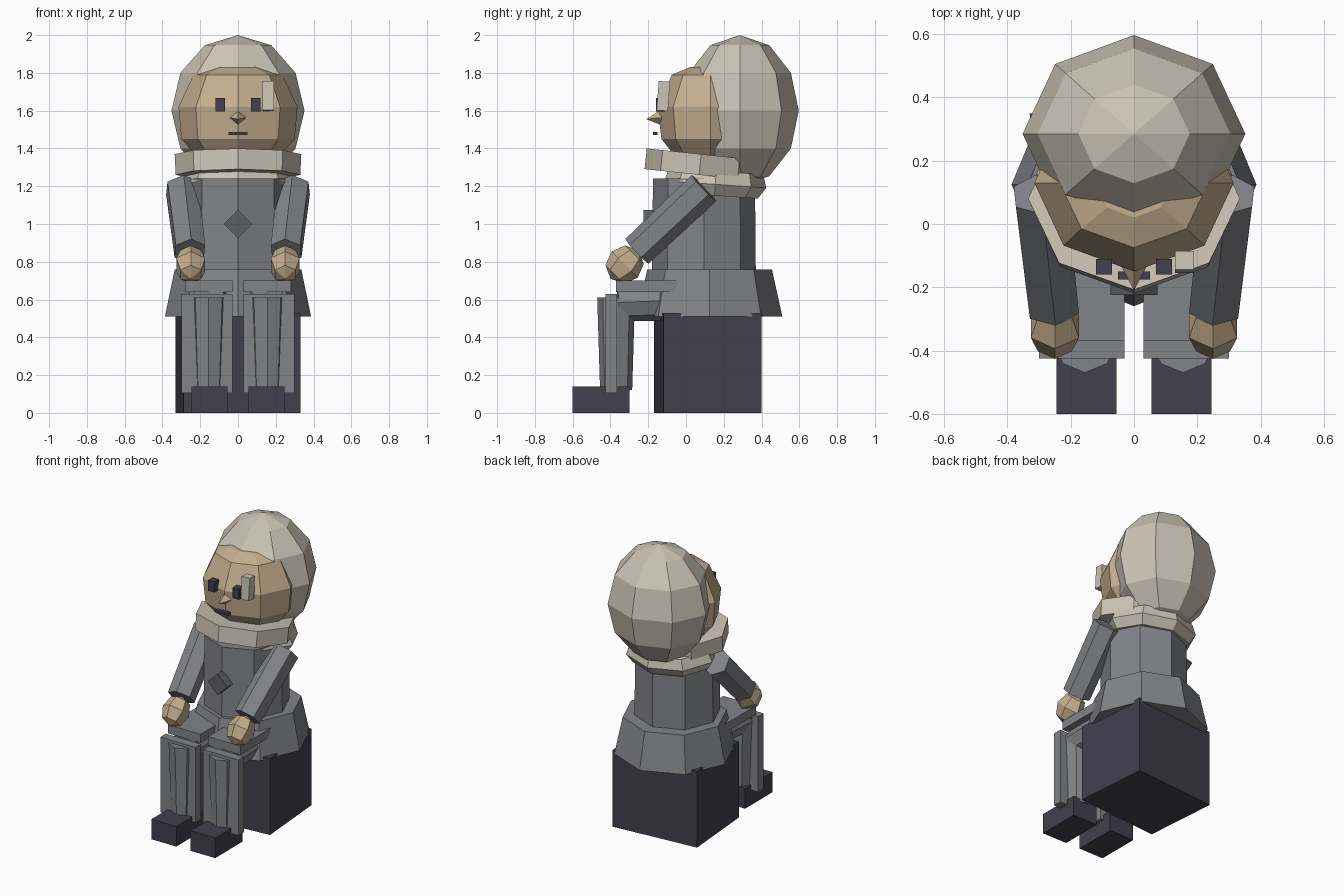
import bpy, bmesh, math
from mathutils import Vector, Matrix

if "Cube" in bpy.data.objects:
    bpy.data.objects.remove(bpy.data.objects["Cube"])


def material(name, rgb):
    m = bpy.data.materials.new(name)
    m.diffuse_color = (*rgb, 1)
    m.use_nodes = True
    m.node_tree.nodes["Principled BSDF"].inputs["Base Color"].default_value = m.diffuse_color
    return m


CREAM = material("cream", (0.60, 0.55, 0.46))
SKIN = material("skin", (0.56, 0.43, 0.28))
GREY = material("robe grey", (0.225, 0.23, 0.25))
SLATE = material("dark slate", (0.11, 0.115, 0.125))
DARK = material("dark violet", (0.053, 0.05, 0.075))


def finish(name, bm, mat, matrix=None):
    if matrix is not None:
        bm.transform(matrix)
    bmesh.ops.recalc_face_normals(bm, faces=bm.faces[:])
    me = bpy.data.meshes.new(name)
    bm.to_mesh(me)
    bm.free()
    me.materials.append(mat)
    ob = bpy.data.objects.new(name, me)
    bpy.context.collection.objects.link(ob)
    return ob


def box(name, lo, hi, mat, rot=0, axis='Z'):
    """Box between two corners, turned about its centre."""
    lo, hi = Vector(lo), Vector(hi)
    bm = bmesh.new()
    bmesh.ops.create_cube(bm, size=1)
    m = (Matrix.Translation((lo + hi) / 2) @ Matrix.Rotation(math.radians(rot), 4, axis)
         @ Matrix.Diagonal((*(hi - lo), 1)))
    return finish(name, bm, mat, m)


def loft(name, rings, mat, centre=(0, 0, 0), n=8, tilt=0):
    """Stack of n-sided rings (z, rx, ry) with a corner facing the front."""
    bm = bmesh.new()
    loops = []
    for z, rx, ry in rings:
        loops.append([bm.verts.new((rx * math.cos(2 * math.pi * i / n),
                                    ry * math.sin(2 * math.pi * i / n), z)) for i in range(n)])
    for a, b in zip(loops, loops[1:]):
        for i in range(n):
            j = (i + 1) % n
            bm.faces.new((a[i], a[j], b[j], b[i]))
    bm.faces.new(loops[0])
    bm.faces.new(loops[-1])
    return finish(name, bm, mat, Matrix.Translation(centre) @ Matrix.Rotation(math.radians(tilt), 4, 'X'))


def tube(name, a, b, r1, r2, mat, n=6, spin=0):
    """Tapered n-sided rod from a to b."""
    a, b = Vector(a), Vector(b)
    bm = bmesh.new()
    bmesh.ops.create_cone(bm, cap_ends=True, segments=n, radius1=r1, radius2=r2, depth=(b - a).length)
    turn = (b - a).to_track_quat('Z', 'Y').to_matrix().to_4x4()
    return finish(name, bm, mat, Matrix.Translation((a + b) / 2) @ turn
                  @ Matrix.Rotation(math.radians(spin), 4, 'Z'))


def ball(name, centre, radii, mat, u, v, tilt=0):
    bm = bmesh.new()
    bmesh.ops.create_uvsphere(bm, u_segments=u, v_segments=v, radius=1)
    m = (Matrix.Translation(centre) @ Matrix.Rotation(math.radians(tilt), 4, 'X')
         @ Matrix.Diagonal((*radii, 1)))
    return finish(name, bm, mat, m)


# Seat block, slightly turned
box("seat_block", (-0.31, -0.145, 0), (0.31, 0.375, 0.53), DARK, rot=4.6)

# Body
loft("skirt", [(0.51, 0.387, 0.385), (0.76, 0.335, 0.33)], GREY, (0, 0.125, 0))
loft("torso", [(0.70, 0.275, 0.275), (1.24, 0.27, 0.27)], GREY, (0, 0.095, 0))
box("chest_badge", (-0.053, -0.225, 0.947), (0.053, -0.165, 1.053), SLATE, rot=45, axis='Y')

# Collar: low shawl and tilted upper band
loft("shawl", [(-0.06, 0.27, 0.23), (0.0, 0.31, 0.27), (0.07, 0.28, 0.25)], CREAM, (0, 0.155, 1.21), tilt=-4)
loft("collar", [(-0.055, 0.33, 0.29), (0.055, 0.335, 0.29)], CREAM, (0, 0.075, 1.315), tilt=-6)

# Head and rounded hair
loft("head", [(1.36, 0.22, 0.19), (1.45, 0.30, 0.26), (1.62, 0.315, 0.28),
              (1.79, 0.235, 0.205), (1.83, 0.12, 0.11)], SKIN, (0, 0.13, 0))
ball("hair", (0, 0.285, 1.60), (0.352, 0.312, 0.40), CREAM, 8, 6)
box("hair_lock", (0.13, -0.15, 1.60), (0.19, -0.09, 1.755), CREAM, rot=-4, axis='X')

# Face details
tube("nose", (0, -0.13, 1.563), (0, -0.21, 1.555), 0.042, 0.0, SKIN, n=4)
box("mouth", (-0.05, -0.175, 1.47), (0.05, -0.15, 1.487), DARK)

# Mirrored parts
for s, side in ((-1, "left"), (1, "right")):
    def span(x1, x2, y1, y2, z1, z2):
        xs = sorted((s * x1, s * x2))
        return (xs[0], y1, z1), (xs[1], y2, z2)

    box(side + "_eye", *span(0.07, 0.12, -0.16, -0.11, 1.595, 1.667), DARK)

    # Arm and hand
    tube(side + "_arm", (s * 0.295, 0.095, 1.19), (s * 0.255, -0.26, 0.855),
         0.095, 0.09, GREY, n=6)
    ball(side + "_hand", (s * 0.25, -0.325, 0.785), (0.088, 0.098, 0.105), SKIN, 6, 4, tilt=-45)

    # Leg with flat cloth panels over thigh and shin
    tube(side + "_thigh", (s * 0.14, 0.05, 0.60), (s * 0.155, -0.36, 0.585), 0.11, 0.10, GREY, n=8)
    box(side + "_thigh_panel", *span(0.03, 0.28, -0.37, -0.02, 0.64, 0.70), GREY)
    loft(side + "_shin", [(0.12, 0.08, 0.085), (0.61, 0.10, 0.10)], GREY, (s * 0.155, -0.37, 0))
    box(side + "_shin_panel", *span(0.03, 0.30, -0.425, -0.365, 0.105, 0.63), GREY)

    # Boot
    box(side + "_boot", *span(0.055, 0.245, -0.60, -0.30, 0, 0.14), DARK)
